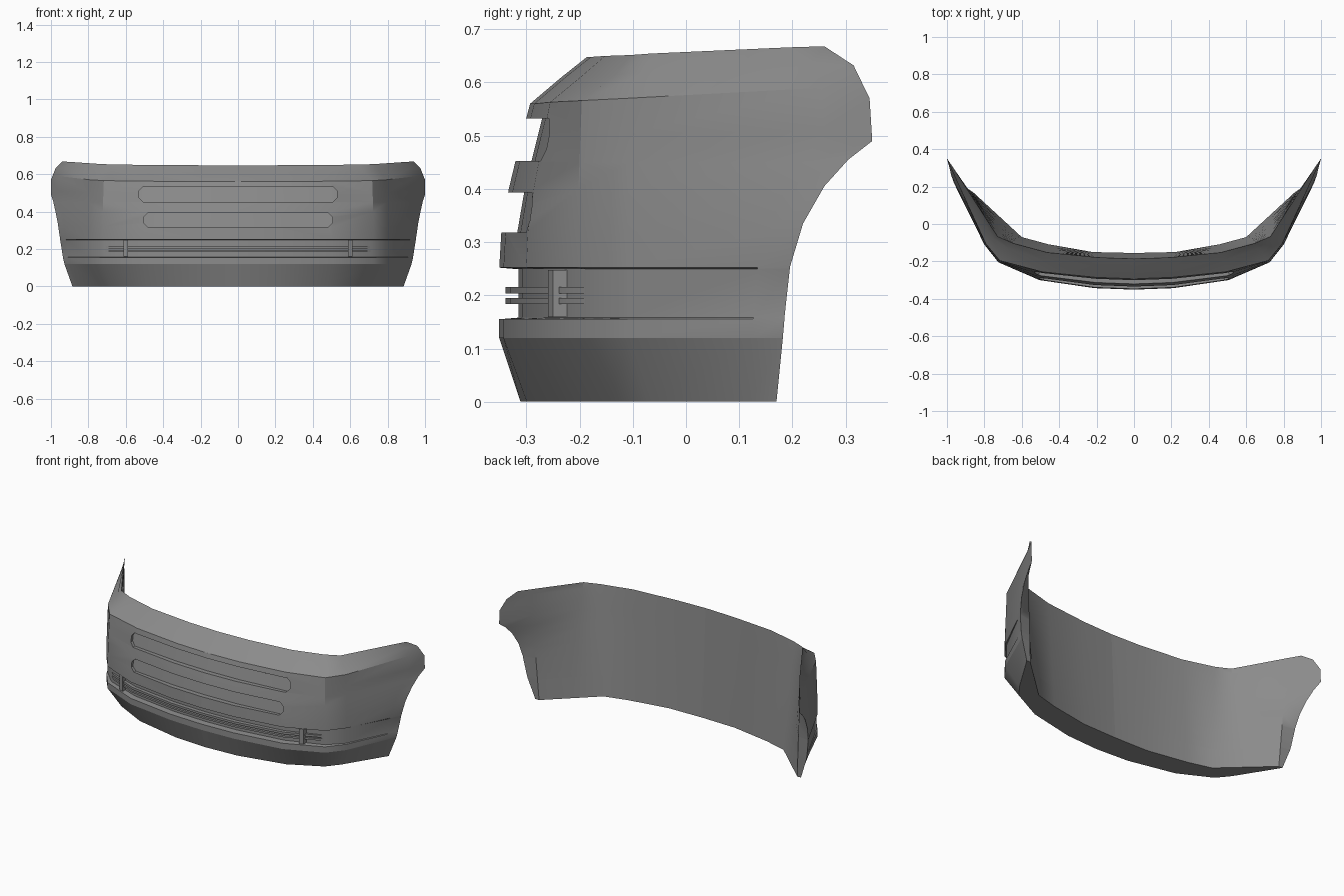
import bpy, bmesh
from mathutils import Vector

cube = bpy.data.objects.get("Cube")
if cube:
    bpy.data.objects.remove(cube)

grey = bpy.data.materials.new("mid_grey")
grey.use_nodes = True
COLOUR = (0.26, 0.26, 0.26, 1)
grey.diffuse_color = COLOUR
grey.node_tree.nodes["Principled BSDF"].inputs["Base Color"].default_value = COLOUR

# Plan of the outer skin and of the foot of the back wall, centre to side
OUTER = [Vector(p) for p in ((0, -.351), (.21, -.343), (.505, -.3), (.725, -.205), (.8, -.11), (.9, .105))]
INNER = [(0, -.155), (.22, -.15), (.46, -.108), (.6, -.07), (.73, .05), (.86, .17)]
# How strongly an inset acts from centre to side, for each kind of row
FOOT = [1, 1.1, 1.6, 2, 1.9]
GRILLE = [1, 1, .95, .6, .2]
MIDDLE = [1, 1, .8, .2, .15]
UPPER = [1, 1, .93, .78, .5]
LIFT = [0, 0, .1, .2, .35, 1]         # how the upper rows rise toward the side

# Rows: height, inset, inset kind, rise at the side, wheel arch end point
ROWS = [
    (0, .04, FOOT, 0, (.885, .17, 0)),
    (.12, 0, MIDDLE, 0, (.928, .182, .12)),
    (.155, 0, MIDDLE, 0, (.936, .185, .155)),
    (.158, .036, GRILLE, 0, (.936, .185, .158)),
    (.249, .036, GRILLE, 0, (.951, .195, .249)),
    (.252, 0, MIDDLE, 0, (.951, .195, .252)),
    (.32, .004, MIDDLE, 0, (.963, .22, .335)),
    (.4, .018, MIDDLE, 0, (.977, .26, .405)),
    (.45, .03, MIDDLE, 0, (.988, .305, .455)),
    (.5, .042, MIDDLE, .01, (1, .35, .49)),
    (.56, .058, MIDDLE, .03, (1, .345, .57)),
    (.61, .117, UPPER, .025, (.975, .315, .632)),
    (.648, .165, UPPER, .018, (.94, .26, .668)),
]


def lerp(a, b, t):
    return a + (b - a) * t


def skin_row(row):
    z, inset, fade, rise, end = row
    points = []
    for i in range(5):
        before = OUTER[i] - OUTER[i - 1] if i else Vector((1, 0))
        along = (before.normalized() + (OUTER[i + 1] - OUTER[i]).normalized()).normalized()
        p = OUTER[i] + Vector((-along.y, along.x)) * inset * fade[i]
        points.append((p.x, p.y, z + rise * LIFT[i]))
    # the column beside the arch follows the arch edge
    last = points[-1]
    points.append((lerp(last[0], end[0], .8), lerp(last[1], end[1], .8), z + rise * LIFT[5]))
    return points + [end]


SKIN = [skin_row(r) for r in ROWS]


def row_depth(points, x):
    for a, b in zip(points, points[1:]):
        if x <= b[0]:
            return lerp(a[1], b[1], (x - a[0]) / (b[0] - a[0]))
    return points[-1][1]


def skin_depth(x, z):
    """y of the outer skin, grille recess included, at a given width and height"""
    for i in range(len(ROWS) - 1):
        if z <= ROWS[i + 1][0]:
            t = (z - ROWS[i][0]) / (ROWS[i + 1][0] - ROWS[i][0])
            return lerp(row_depth(SKIN[i], abs(x)), row_depth(SKIN[i + 1], abs(x)), t)


def make_object(name, bm):
    bmesh.ops.remove_doubles(bm, verts=bm.verts, dist=1e-5)
    bmesh.ops.recalc_face_normals(bm, faces=bm.faces)
    if bm.calc_volume(signed=True) < 0:
        bmesh.ops.reverse_faces(bm, faces=bm.faces)
    mesh = bpy.data.meshes.new(name)
    bm.to_mesh(mesh)
    bm.free()
    mesh.materials.append(grey)
    obj = bpy.data.objects.new(name, mesh)
    bpy.context.collection.objects.link(obj)
    return obj


def swept(name, stations):
    """Bar that follows the skin; stations are x, low z, high z, front and back offsets"""
    bm = bmesh.new()
    rings = []
    for x, low, high, front, back in stations:
        lo, hi = skin_depth(x, low), skin_depth(x, high)
        corners = ((lo + front, low), (lo + back, low), (hi + back, high), (hi + front, high))
        rings.append([bm.verts.new((x, y, z)) for y, z in corners])
    for a, b in zip(rings, rings[1:]):
        for i in range(4):
            j = (i + 1) % 4
            bm.faces.new((a[i], a[j], b[j], b[i]))
    bm.faces.new(rings[0])
    bm.faces.new(rings[-1])
    return make_object(name, bm)


def both_sides(half):
    """Mirror stations that run from the centre outward"""
    return [(-s[0], *s[1:]) for s in reversed(half[1:])] + half


# Bumper shell: the back wall leans to meet the skin at the top and along the wheel arch
bm = bmesh.new()
for side in (1, -1):
    loops = []
    for row, points in zip(ROWS, SKIN):
        t = row[0] / ROWS[-1][0]
        wall = [(lerp(foot[0], top[0], t), lerp(foot[1], top[1], t), p[2])
                for foot, top, p in zip(INNER, SKIN[-1], points)]
        loops.append([bm.verts.new((side * x, y, z)) for x, y, z in points + wall[::-1]])
    for a, b in zip(loops, loops[1:]):
        for i in range(12):
            bm.faces.new((a[i], a[i + 1], b[i + 1], b[i]))
    # underside
    ring = loops[0]
    for i in range(5):
        bm.faces.new((ring[i], ring[i + 1], ring[11 - i], ring[12 - i]))
    bm.faces.new((ring[5], ring[6], ring[7]))
shell = make_object("bumper_shell", bm)


# Two vent slots cut into the skin
def vent(name, low, high, half_width):
    c = .022
    half = [(x, low, high, -.3, d) for x, d in ((0, .03), (.21, .028), (half_width - c, .018))]
    half.append((half_width, low + c, high - c, -.3, .016))
    return swept(name, both_sides(half))


cutters = [vent("upper_vent_cutter", .452, .532, .53), vent("lower_vent_cutter", .318, .393, .505)]
for cutter in cutters:
    mod = shell.modifiers.new(cutter.name, 'BOOLEAN')
    mod.operation = 'DIFFERENCE'
    mod.solver = 'EXACT'
    mod.object = cutter
    cutter.hide_render = True
bpy.context.view_layer.update()
cut_mesh = bpy.data.meshes.new_from_object(shell.evaluated_get(bpy.context.evaluated_depsgraph_get()))
shell.modifiers.clear()
shell.data = cut_mesh
for cutter in cutters:
    bpy.data.objects.remove(cutter)

parts = [shell]
# Grille slats that fade into the recess floor
for name, low, high, reach in (("upper_grille_slat", .203, .216, .76), ("lower_grille_slat", .184, .195, .73)):
    half = [(x, low, high, f, .02) for x, f in ((0, -.024), (.21, -.024), (.505, -.022), (.69, -.01), (reach, .002))]
    parts.append(swept(name, both_sides(half)))
# Grille uprights
for name, x in (("left_grille_upright", .6), ("right_grille_upright", -.6)):
    parts.append(swept(name, [(x + d, .159, .248, -.026, .02) for d in (-.013, .013)]))

# Smooth panels, keeping the creases sharp
bpy.ops.object.select_all(action='DESELECT')
for part in parts:
    part.select_set(True)
bpy.context.view_layer.objects.active = shell
bpy.ops.object.shade_smooth_by_angle(angle=.53)
verts = shell.data.vertices
for edge in shell.data.edges:
    if all(abs(verts[v].co.z - ROWS[1][0]) < .001 for v in edge.vertices):
        edge.use_edge_sharp = True
